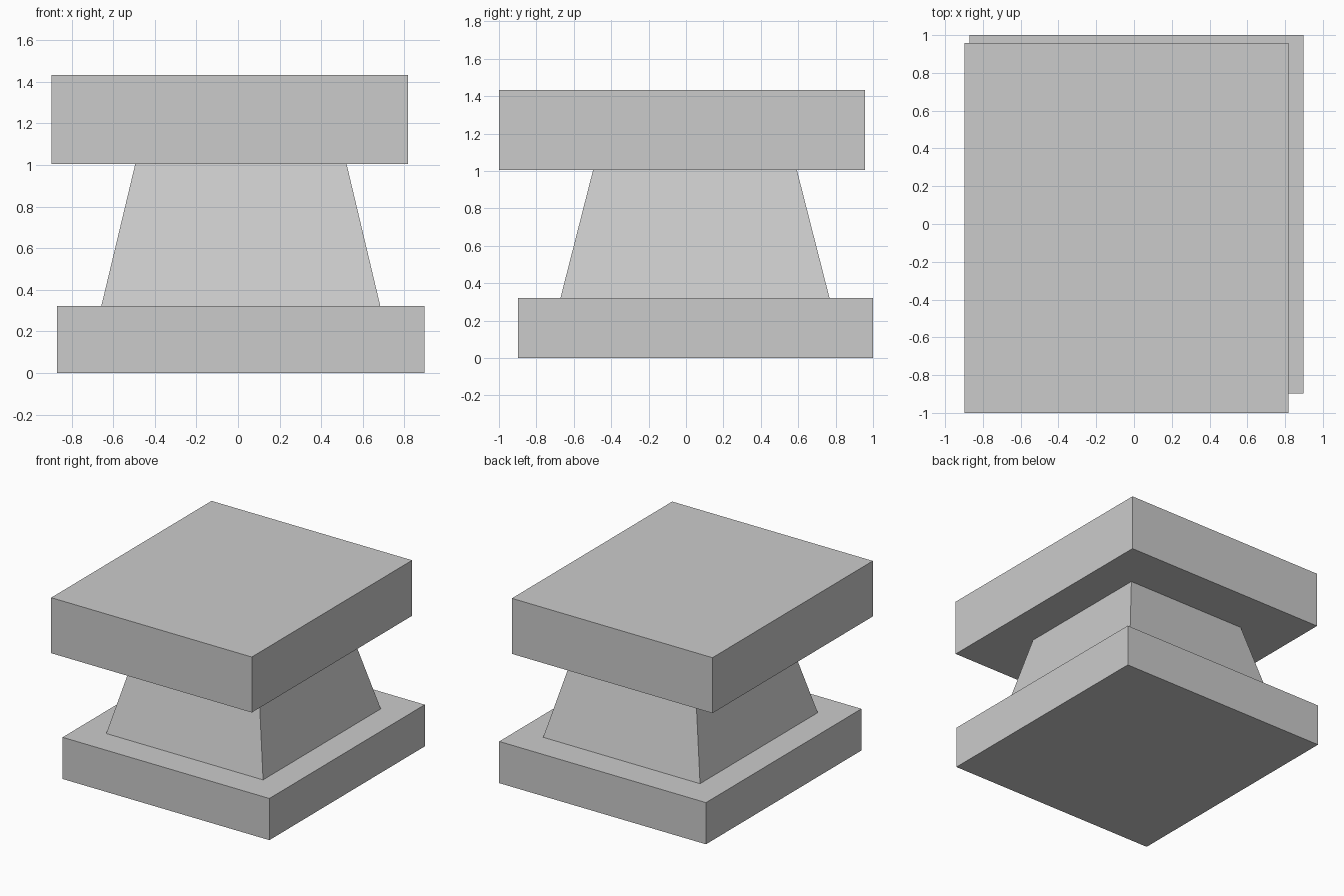
import bpy, bmesh

if "Cube" in bpy.data.objects:
    bpy.data.objects.remove(bpy.data.objects["Cube"])


def tapered_block(name, bottom, top, z0, z1):
    """Box between two rectangles given as (x min, x max, y min, y max)."""
    bm = bmesh.new()
    rings = []
    for (xa, xb, ya, yb), z in ((bottom, z0), (top, z1)):
        rings.append([bm.verts.new((x, y, z)) for x, y in
                      ((xa, ya), (xb, ya), (xb, yb), (xa, yb))])
    low, high = rings
    bm.faces.new(low[::-1])
    bm.faces.new(high)
    for i in range(4):
        j = (i + 1) % 4
        bm.faces.new((low[i], low[j], high[j], high[i]))
    mesh = bpy.data.meshes.new(name)
    bm.to_mesh(mesh)
    bm.free()
    obj = bpy.data.objects.new(name, mesh)
    bpy.context.collection.objects.link(obj)
    return obj


# Base slab, shifted slightly to the back right
base = (-0.871, 0.897, -0.898, 1.0)
tapered_block("base_slab", base, base, 0.0, 0.322)

# Tapered pedestal between the slabs
tapered_block("pedestal", (-0.657, 0.684, -0.671, 0.767),
              (-0.494, 0.522, -0.497, 0.593), 0.322, 1.004)

# Top slab, shifted slightly to the front left
cap = (-0.897, 0.818, -1.0, 0.958)
tapered_block("top_slab", cap, cap, 1.004, 1.433)
